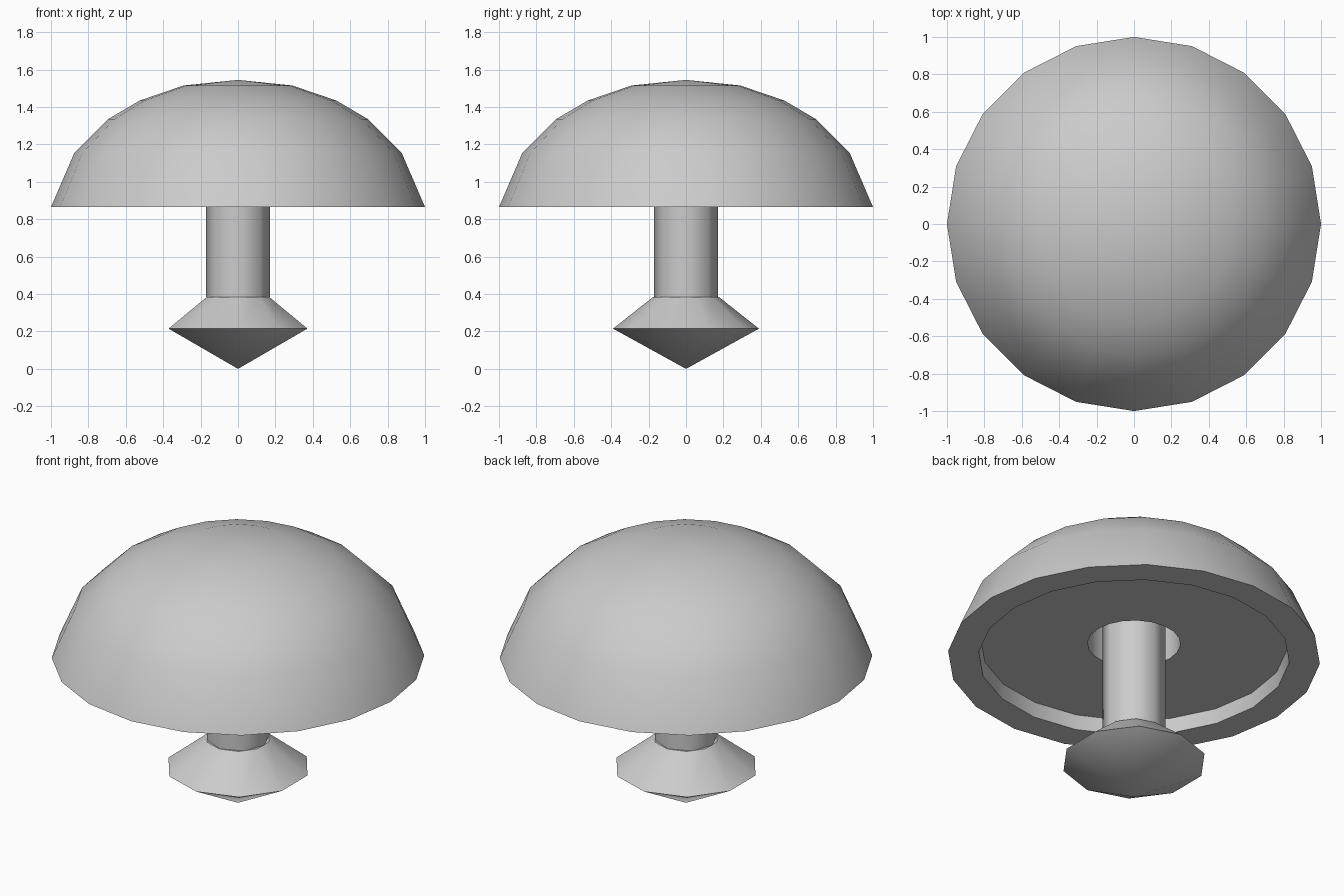
import bpy, bmesh, math

cube = bpy.data.objects.get("Cube")
if cube:
    bpy.data.objects.remove(cube, do_unlink=True)

GREY = (0.6, 0.6, 0.6, 1.0)
mat = bpy.data.materials.new("plain grey")
mat.use_nodes = True
mat.diffuse_color = GREY
mat.node_tree.nodes["Principled BSDF"].inputs["Base Color"].default_value = GREY


def lathe(name, profile, sides, smooth, phase=0.0):
    """Turn (radius, height) points around z; a zero radius makes a pole."""
    bm = bmesh.new()
    rings = []
    for r, z in profile:
        if r == 0:
            rings.append([bm.verts.new((0, 0, z))] * sides)
        else:
            angles = [phase + math.tau * i / sides for i in range(sides)]
            rings.append([bm.verts.new((r * math.cos(a), r * math.sin(a), z)) for a in angles])
    for low, high in zip(rings, rings[1:]):
        for i in range(sides):
            j = (i + 1) % sides
            corners = dict.fromkeys((low[i], low[j], high[j], high[i]))
            bm.faces.new(list(corners))
    bmesh.ops.recalc_face_normals(bm, faces=bm.faces)
    mesh = bpy.data.meshes.new(name)
    bm.to_mesh(mesh)
    bm.free()
    mesh.materials.append(mat)
    obj = bpy.data.objects.new(name, mesh)
    bpy.context.collection.objects.link(obj)
    bpy.ops.object.select_all(action='DESELECT')
    obj.select_set(True)
    bpy.context.view_layer.objects.active = obj
    bpy.ops.object.shade_smooth_by_angle(angle=math.radians(smooth))
    return obj


# Domed cap with a recessed underside and a socket for the stem
lathe("cap", [(0, 1.545), (0.29, 1.515), (0.525, 1.435), (0.695, 1.335),
              (0.875, 1.155), (1, 0.865), (0.835, 0.865), (0.825, 0.95),
              (0.25, 0.95), (0.25, 1.25), (0, 1.25)], 20, 30)

# Eight-sided stem reaching into the socket
lathe("stem", [(0, 0.385), (0.17, 0.385), (0.17, 1.25), (0, 1.25)], 8, 50)

# Ten-sided pointed foot
lathe("foot", [(0, 0), (0.39, 0.215), (0.175, 0.385), (0, 0.385)], 10, 30, math.pi / 2)
